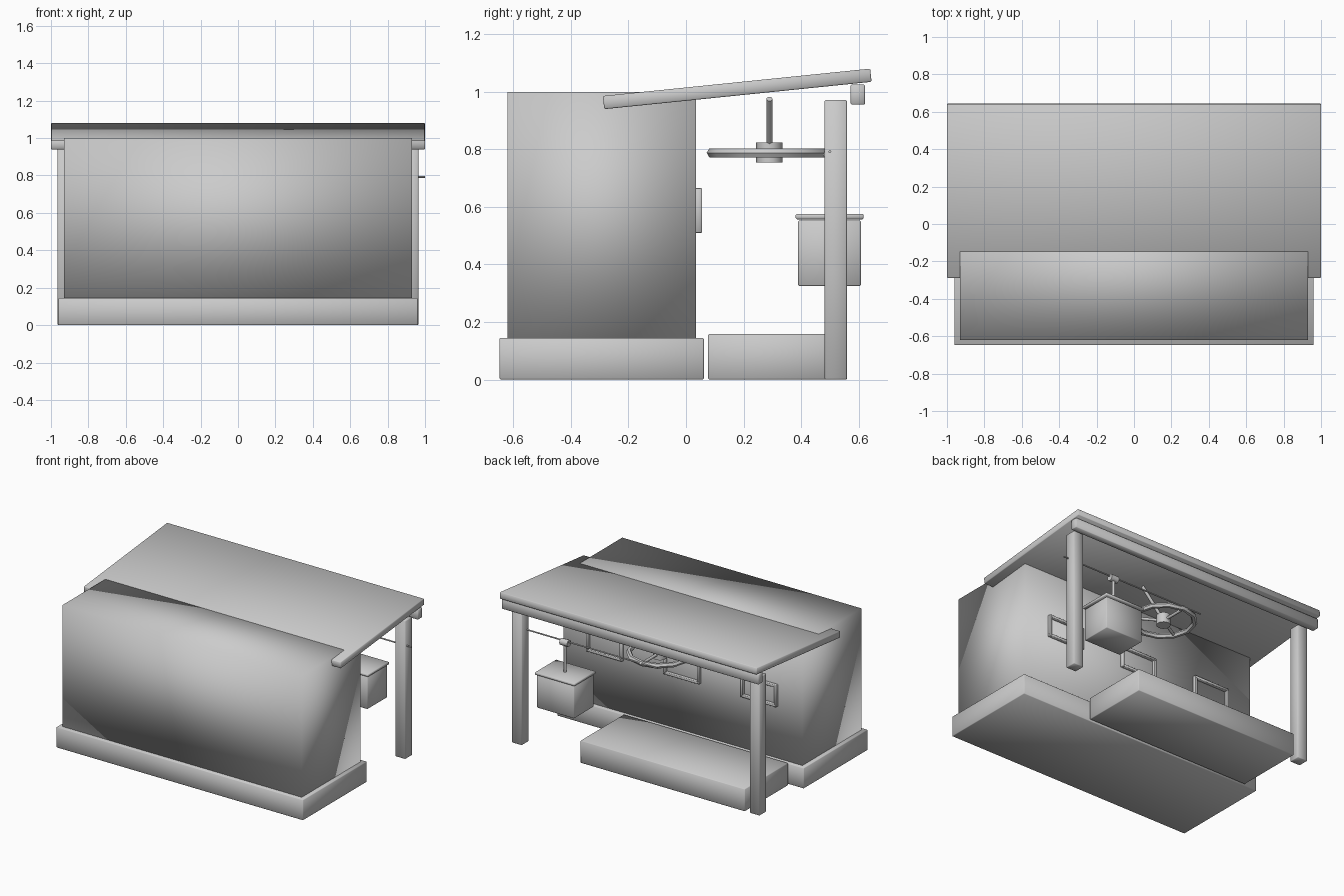
import bpy, math
from mathutils import Vector

if "Cube" in bpy.data.objects:
    bpy.data.objects.remove(bpy.data.objects["Cube"])


def finish(ob, name, bevel=0.0, angle=180):
    ob.name = name
    bpy.ops.object.shade_smooth_by_angle(angle=math.radians(angle))
    if bevel:
        m = ob.modifiers.new("bevel", 'BEVEL')
        m.width = bevel
        m.segments = 1
    return ob


def box(name, x, y, z, bevel=0.004, rot_x=0.0):
    """Box from (min, max) ranges on each axis, optionally tilted about its centre."""
    lo, hi = zip(x, y, z)
    bpy.ops.mesh.primitive_cube_add(size=1, location=[(a + b) / 2 for a, b in zip(lo, hi)])
    ob = bpy.context.object
    ob.scale = [b - a for a, b in zip(lo, hi)]
    bpy.ops.object.transform_apply(location=False, rotation=False, scale=True)
    ob.rotation_euler.x = rot_x
    return finish(ob, name, bevel)


def rod(name, a, b, r, sides=8):
    """Cylinder between two points."""
    a, b = Vector(a), Vector(b)
    bpy.ops.mesh.primitive_cylinder_add(vertices=sides, radius=r, depth=(b - a).length,
                                        location=(a + b) / 2)
    ob = bpy.context.object
    ob.rotation_euler = (b - a).to_track_quat('Z', 'Y').to_euler()
    return finish(ob, name, angle=50)


# Main block on its plinth
box("plinth", (-0.96, 0.96), (-0.648, 0.062), (0, 0.145))
box("hut_body", (-0.93, 0.93), (-0.62, 0.035), (0.14, 1.0), bevel=0)

# Sloping roof, its rear beam and posts
slope = math.atan2(0.095, 0.93)
box("roof", (-1, 1), (0.178 - 0.467, 0.178 + 0.467), (1.01 - 0.023, 1.01 + 0.023), rot_x=slope)
box("roof_beam", (-1, 1), (0.572, 0.622), (0.955, 1.025))
for side, s in (("left", -1), ("right", 1)):
    box(side + "_post", (s * 0.925 - 0.039, s * 0.925 + 0.039), (0.482, 0.559), (0, 0.972))

# Raised step
box("porch_step", (-0.85, 0.43), (0.077, 0.56), (0, 0.158))

# Window frames on the rear wall
for n, cx in enumerate((-0.6, 0, 0.6)):
    w, t, y, z0, z1 = 0.14, 0.018, (0.03, 0.056), 0.51, 0.665
    for s in (-1, 1):
        e = sorted((cx + s * w, cx + s * (w - t)))
        box(f"window_{n}_jamb", e, y, (z0, z1), 0.002)
    for label, z in (("sill", z0), ("head", z1 - t)):
        box(f"window_{n}_{label}", (cx - w, cx + w), y, (z, z + t), 0.002)

# Hanging wheel with hub, spokes and slanted handle
wheel = Vector((0, 0.29, 0.788))
bpy.ops.mesh.primitive_torus_add(major_radius=0.2, minor_radius=0.018, major_segments=12,
                                 minor_segments=6, location=wheel)
finish(bpy.context.object, "wheel_rim", angle=50)
rod("wheel_hub", wheel - Vector((0, 0, 0.034)), wheel + Vector((0, 0, 0.036)), 0.046, 10)
for k in range(3):
    a = math.radians(90 + 120 * k)
    rod("wheel_spoke", wheel, wheel + 0.2 * Vector((math.cos(a), math.sin(a), 0)), 0.01)
rod("wheel_handle", wheel, (0.174, 0.29, 0.975), 0.011)

# Hanging bucket box with lid, hanger, knob and cross rod
box("bucket", (0.445, 0.735), (0.39, 0.608), (0.325, 0.553))
box("bucket_lid", (0.435, 0.745), (0.381, 0.617), (0.557, 0.576))
rod("bucket_hanger", (0.59, 0.5, 0.55), (0.59, 0.5, 0.79), 0.01)
rod("hanger_knob", (0.56, 0.5, 0.782), (0.62, 0.5, 0.782), 0.024)
rod("cross_rod", (-0.13, 0.5, 0.792), (1.0, 0.5, 0.792), 0.005)
